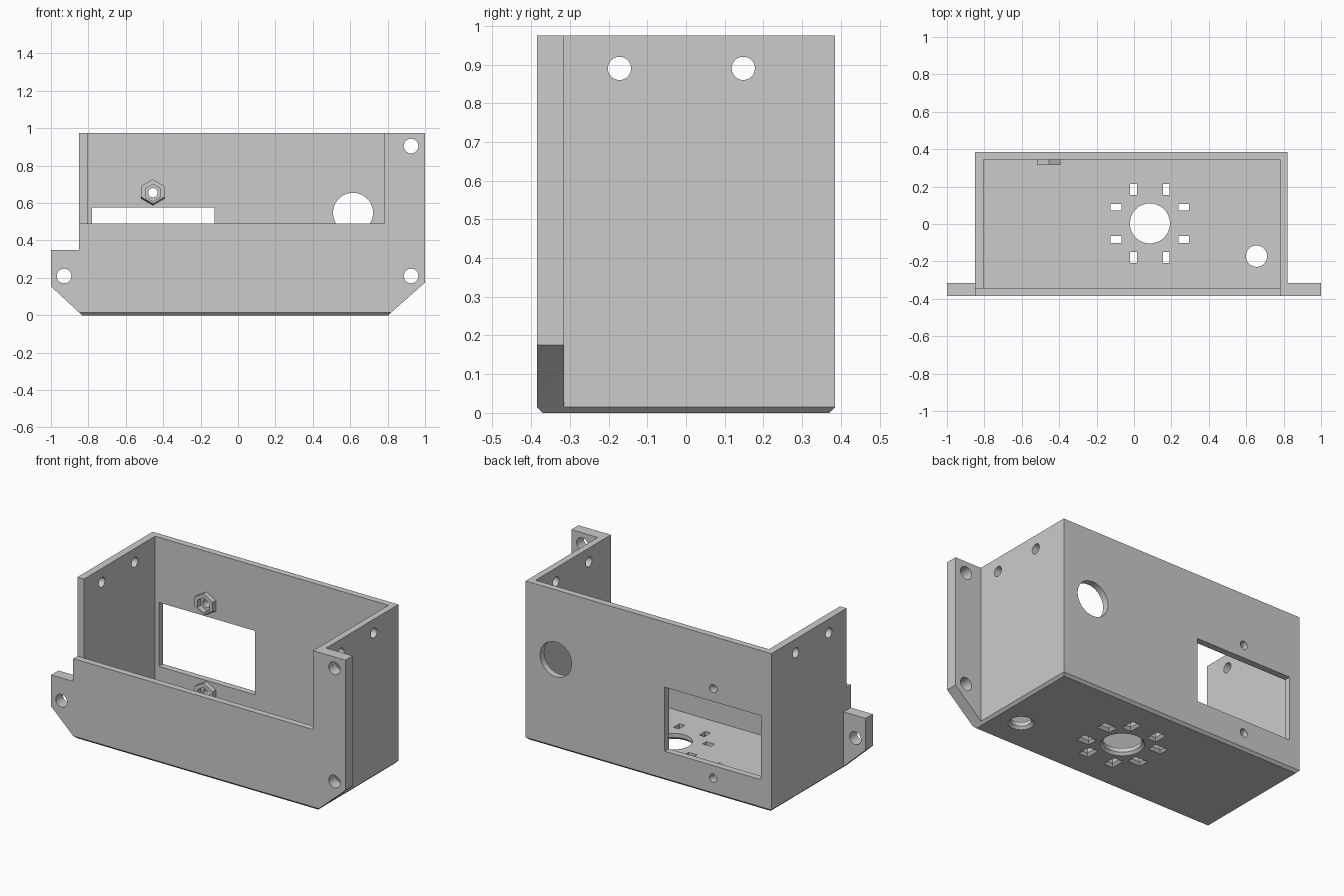
import bpy, bmesh, math

cube = bpy.data.objects.get("Cube")
if cube:
    bpy.data.objects.remove(cube, do_unlink=True)

grey = bpy.data.materials.new("plain_grey")
grey.use_nodes = True
grey.diffuse_color = (0.6, 0.6, 0.6, 1)
grey.node_tree.nodes["Principled BSDF"].inputs["Base Color"].default_value = (0.6, 0.6, 0.6, 1)

PLACE = {"x": lambda a, b, d: (d, a, b),
         "y": lambda a, b, d: (a, d, b),
         "z": lambda a, b, d: (a, b, d)}


def loft(name, axis, first, d0, last, d1):
    """Solid between two matching outlines placed at d0 and d1 on an axis."""
    bm = bmesh.new()
    put = PLACE[axis]
    lo = [bm.verts.new(put(a, b, d0)) for a, b in first]
    hi = [bm.verts.new(put(a, b, d1)) for a, b in last]
    bm.faces.new(lo)
    bm.faces.new(hi)
    n = len(lo)
    for i in range(n):
        j = (i + 1) % n
        bm.faces.new((lo[i], lo[j], hi[j], hi[i]))
    bmesh.ops.recalc_face_normals(bm, faces=bm.faces)
    mesh = bpy.data.meshes.new(name)
    bm.to_mesh(mesh)
    bm.free()
    mesh.materials.append(grey)
    obj = bpy.data.objects.new(name, mesh)
    bpy.context.collection.objects.link(obj)
    return obj


def prism(name, axis, outline, d0, d1):
    return loft(name, axis, outline, d0, outline, d1)


def rect(a0, a1, b0, b1):
    return [(a0, b0), (a1, b0), (a1, b1), (a0, b1)]


def ring(a, b, r, n=48):
    """Regular polygon with a corner at the top."""
    return [(a + r * math.sin(math.tau * i / n), b + r * math.cos(math.tau * i / n))
            for i in range(n)]


def combine(target, tool, operation):
    mod = target.modifiers.new("combine", "BOOLEAN")
    mod.operation = operation
    mod.solver = "EXACT"
    mod.object = tool
    bpy.context.view_layer.objects.active = target
    bpy.ops.object.modifier_apply(modifier=mod.name)
    bpy.data.objects.remove(tool, do_unlink=True)


L, R, D, H = -0.85, 0.82, 0.385, 0.975    # outer box
IL, IR, ID, FLOOR = -0.805, 0.78, 0.345, 0.04    # cavity
C = 0.015    # bottom chamfer

# Outer box with a chamfered underside, then the cavity
box = prism("enclosure", "z", rect(L, R, -D, D), C, H)
combine(box, loft("underside", "z", rect(L + C, R - C, -D + C, D - C), 0,
                  rect(L, R, -D, D), C), "UNION")
combine(box, prism("cavity", "z", rect(IL, IR, -ID, ID), FLOOR, 1.2), "DIFFERENCE")

# Low front wall, leaving the right post at full height
combine(box, prism("front_opening", "z", rect(-0.95, IR, -0.5, -ID), 0.49, 1.2), "DIFFERENCE")

# Mounting ears flush with the front
ears = {
    "right_ear": [(-0.82, 0.35), (-1, 0.35), (-1, 0.155), (L, C), (-0.82, C)],
    "left_ear": [(0.8, H), (1, H), (1, 0.175), (R, C), (0.8, C)],
}
for name, outline in ears.items():
    combine(box, prism(name, "y", outline, -D, -0.315), "UNION")
for x, z in [(-0.93, 0.21), (0.925, 0.21), (0.925, 0.905)]:
    combine(box, prism("ear_hole", "y", ring(x, z, 0.039), -0.5, -0.25), "DIFFERENCE")

# Hexagonal nut holders on the back wall, with sloped lower sides
for z in (0.655, 0.105):
    base = ring(-0.455, z, 0.072, 6)
    tip = [(a, b + (0.014 if b < z else 0)) for a, b in base]
    combine(box, loft("nut_holder", "y", tip, 0.315, base, 0.36), "UNION")
    combine(box, prism("nut_recess", "y", ring(-0.455, z, 0.046, 6), 0.25, 0.347), "DIFFERENCE")
    combine(box, prism("screw_hole", "y", ring(-0.455, z, 0.025), 0.25, 0.5), "DIFFERENCE")

# Back window and round cable hole
combine(box, prism("window", "y", rect(-0.78, -0.125, 0.182, 0.575), 0.3, 0.5), "DIFFERENCE")
combine(box, prism("cable_hole", "y", ring(0.615, 0.548, 0.107), 0.3, 0.5), "DIFFERENCE")

# Screw holes through both side walls
for y in (-0.172, 0.148):
    combine(box, prism("side_hole", "x", ring(y, 0.89, 0.03), -0.9, 0.9), "DIFFERENCE")


def floor_cut(outline, flared):
    """Hole through the floor with a flared lower rim."""
    combine(box, prism("floor_hole", "z", outline, -0.1, 0.1), "DIFFERENCE")
    combine(box, loft("floor_rim", "z", flared, -0.001, outline, C), "DIFFERENCE")


for x, y, r in [(0.085, 0.003, 0.107), (0.655, -0.172, 0.057)]:
    floor_cut(ring(x, y, r), ring(x, y, r + C))

# Eight slots around the large floor hole
for sx in (-1, 1):
    for sy in (-1, 1):
        for dx, dy, w, h in [(0.181, 0.086, 0.029, 0.018), (0.088, 0.182, 0.018, 0.029)]:
            x, y = 0.085 + sx * dx, 0.003 + sy * dy
            floor_cut(rect(x - w, x + w, y - h, y + h),
                      rect(x - w - C, x + w + C, y - h - C, y + h + C))

# Smooth hole walls, sharp edges elsewhere
bpy.ops.object.select_all(action="DESELECT")
box.select_set(True)
bpy.context.view_layer.objects.active = box
bpy.ops.object.shade_smooth_by_angle(angle=math.radians(25))
